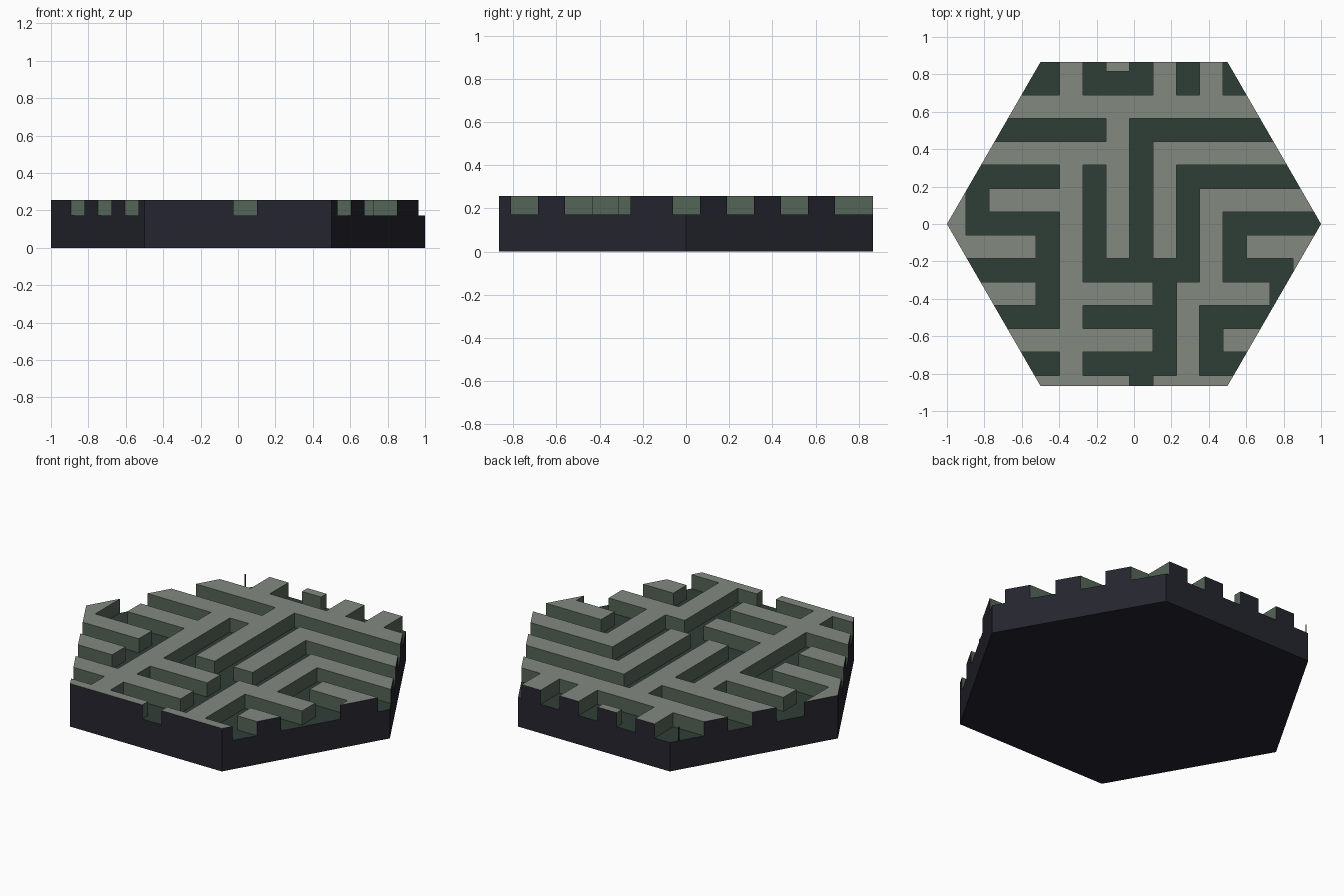
import bpy, bmesh, math
from mathutils import Vector

if "Cube" in bpy.data.objects:
    bpy.data.objects.remove(bpy.data.objects["Cube"])

FLOOR, TOP = 0.172, 0.256          # groove floor and raised top heights
PITCH, X0, Y0 = 0.125, -1.024, 0.94  # maze grid: cell size, left and back edges
APOTHEM = math.sqrt(3) / 2

# Maze plan seen from above, back row first: '#' raised, '.' groove
PLAN = [
    "####.#.#.#.#.....",
    ".....#...#.#.....",
    "#################",
    ".......#.........",
    "########.########",
    ".....#.#.#.......",
    "#.####.#.#.######",
    "#....#.#.#.#.....",
    "####.#.#.#.#.####",
    ".....#.....#...##",
    "####.####.####...",
    ".....#....#......",
    "#########.#.#####",
    ".....#....#......",
    "########.########",
]


def material(name, srgb):
    m = bpy.data.materials.new(name)
    lin = [((c / 255 + 0.055) / 1.055) ** 2.4 for c in srgb]
    m.diffuse_color = (*lin, 1)
    m.use_nodes = True
    m.node_tree.nodes["Principled BSDF"].inputs["Base Color"].default_value = m.diffuse_color
    return m


def raised(face):
    c = face.calc_center_median()
    col = int((c.x - X0) // PITCH)
    row = int((Y0 - c.y) // PITCH)
    return PLAN[row][col] == "#"


bm = bmesh.new()

# Hexagonal slab up to the groove floor
corners = [bm.verts.new((math.cos(k * math.pi / 3), math.sin(k * math.pi / 3), 0))
           for k in range(6)]
base = bm.faces.new(corners)
ext = bmesh.ops.extrude_face_region(bm, geom=[base], use_keep_orig=True)
bmesh.ops.translate(bm, vec=(0, 0, FLOOR),
                    verts=[g for g in ext["geom"] if isinstance(g, bmesh.types.BMVert)])
bmesh.ops.recalc_face_normals(bm, faces=bm.faces)


# Cut the slab along the maze grid
def cut(co, normal):
    geom = bm.verts[:] + bm.edges[:] + bm.faces[:]
    bmesh.ops.bisect_plane(bm, geom=geom, dist=1e-5, plane_co=co, plane_no=normal)


for i in range(1, 17):
    cut((X0 + i * PITCH, 0, 0), (1, 0, 0))
for j in range(1, 15):
    cut((0, Y0 - j * PITCH, 0), (0, 1, 0))

# Raise the maze walls
bm.normal_update()
walls = [f for f in bm.faces
         if f.normal.z > 0.9 and f.calc_center_median().z > FLOOR - 1e-3 and raised(f)]
ext = bmesh.ops.extrude_face_region(bm, geom=walls)
bmesh.ops.translate(bm, vec=(0, 0, TOP - FLOOR),
                    verts=[g for g in ext["geom"] if isinstance(g, bmesh.types.BMVert)])
bmesh.ops.recalc_face_normals(bm, faces=bm.faces)
bm.normal_update()

# Colour by direction and height
RIM, WALL, GROOVE, PLATEAU = range(4)
outward = [Vector((math.cos(a), math.sin(a), 0))
           for a in (math.pi / 6 + k * math.pi / 3 for k in range(6))]
for f in bm.faces:
    c = f.calc_center_median()
    if f.normal.z > 0.9:
        f.material_index = PLATEAU if c.z > (FLOOR + TOP) / 2 else GROOVE
    elif f.normal.z < -0.9 or max(c.dot(n) for n in outward) > APOTHEM - 1e-4:
        f.material_index = RIM
    else:
        f.material_index = WALL

mesh = bpy.data.meshes.new("maze_tile")
bm.to_mesh(mesh)
bm.free()
for name, rgb in (("dark navy rim", (37, 37, 47)), ("mid green wall", (85, 101, 87)),
                  ("deep green groove", (47, 62, 54)), ("pale grey green top", (130, 136, 128))):
    mesh.materials.append(material(name, rgb))
tile = bpy.data.objects.new("maze_tile", mesh)
bpy.context.collection.objects.link(tile)
